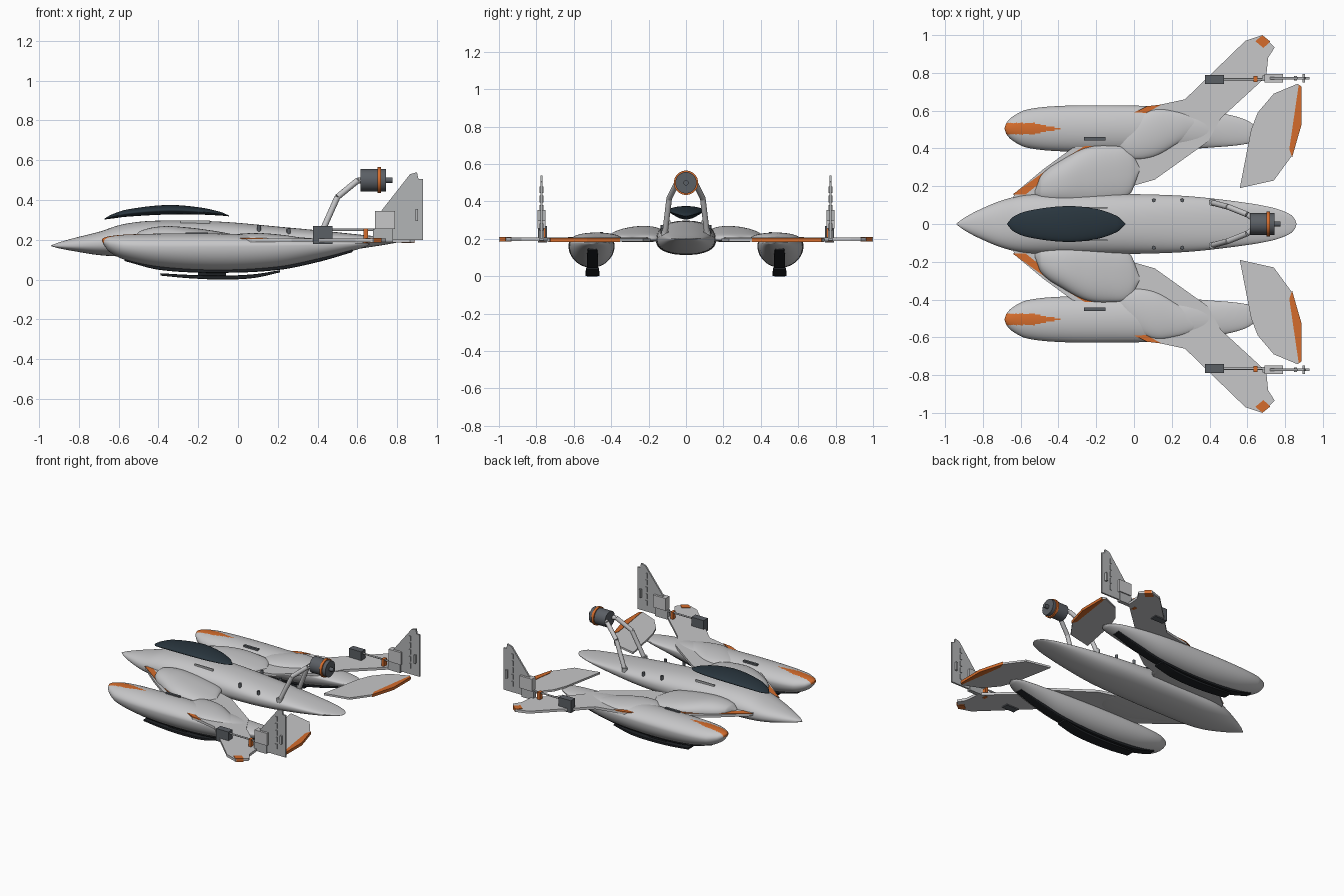
import bpy, bmesh, math
from mathutils import Vector

default = bpy.data.objects.get("Cube")
if default:
    bpy.data.objects.remove(default, do_unlink=True)


def colour(name, r, g, b):
    m = bpy.data.materials.new(name)
    m.use_nodes = True
    m.diffuse_color = (r, g, b, 1)
    m.node_tree.nodes["Principled BSDF"].inputs["Base Color"].default_value = (r, g, b, 1)
    return m


HULL = colour("hull grey", 0.57, 0.57, 0.58)
PANEL = colour("panel grey", 0.45, 0.46, 0.47)
ORANGE = colour("marking orange", 0.66, 0.15, 0.025)
SLATE = colour("machine slate", 0.105, 0.115, 0.13)
GLASS = colour("canopy glass", 0.022, 0.036, 0.048)
RUBBER = colour("skid black", 0.013, 0.015, 0.018)
smooth_parts = []


def finish(name, bm, mats, mirror=False, smooth=False):
    """Turn a bmesh into an object, optionally mirrored across y = 0."""
    bmesh.ops.recalc_face_normals(bm, faces=bm.faces)
    mesh = bpy.data.meshes.new(name)
    bm.to_mesh(mesh)
    bm.free()
    ob = bpy.data.objects.new(name, mesh)
    bpy.context.collection.objects.link(ob)
    for m in mats:
        mesh.materials.append(m)
    if mirror:
        mod = ob.modifiers.new("mirror", 'MIRROR')
        mod.use_axis = (False, True, False)
        mod.use_mirror_merge = False
    if smooth:
        smooth_parts.append(ob)
    return ob


def resample(stations, steps):
    """Smooth cubic interpolation between the stations along x."""
    pts = [Vector(s) for s in stations]

    def slope(i):
        a, b = pts[max(i - 1, 0)], pts[min(i + 1, len(pts) - 1)]
        return (b - a) / (b[0] - a[0])

    out = []
    for i in range(len(pts) - 1):
        p, q = pts[i], pts[i + 1]
        d = q[0] - p[0]
        for k in range(steps):
            t = k / steps
            u = 1 - t
            v = (p * (u * u * (1 + 2 * t)) + slope(i) * (d * t * u * u)
                 + q * (t * t * (3 - 2 * t)) - slope(i + 1) * (d * t * t * u))
            v[0] = p[0] + d * t
            out.append(v)
    return out + [pts[-1]]


def loft(name, stations, mats, seg=48, steps=8, power=2.0, mirror=False, rule=None):
    """Skin rings given as (x, y centre, half width, top, middle, bottom)."""
    bm = bmesh.new()
    rings = []
    for x, yc, hw, top, mid, bot in resample(stations, steps):
        ring = []
        for k in range(seg):
            a = math.tau * (k + 0.5) / seg
            c, s = math.cos(a), math.sin(a)
            c = math.copysign(abs(c) ** (2 / power), c)
            s = math.copysign(abs(s) ** (2 / power), s)
            z = mid + s * ((top - mid) if s > 0 else (mid - bot))
            ring.append(bm.verts.new((x, yc + max(hw, 0.001) * c, z)))
        rings.append(ring)
    for a, b in zip(rings, rings[1:]):
        for k in range(seg):
            j = (k + 1) % seg
            bm.faces.new((a[k], a[j], b[j], b[k]))
    bm.faces.new(rings[0])
    bm.faces.new(rings[-1])
    if rule:
        for f in bm.faces:
            f.material_index = rule(f.calc_center_median())
    return finish(name, bm, mats, mirror, True)


def plate(name, outline, low, high, mat, mirror=True, upright=False):
    """Extrude an outline: (x, y) between two heights, or (x, z) between two y."""
    bm = bmesh.new()
    place = (lambda p, h: (p[0], h, p[1])) if upright else (lambda p, h: (p[0], p[1], h))
    a = [bm.verts.new(place(p, low)) for p in outline]
    b = [bm.verts.new(place(p, high)) for p in outline]
    bm.faces.new(a)
    bm.faces.new(b)
    for k in range(len(a)):
        j = (k + 1) % len(a)
        bm.faces.new((a[k], a[j], b[j], b[k]))
    return finish(name, bm, [mat], mirror)


def box(name, x0, x1, y0, y1, z0, z1, mat, mirror=True):
    return plate(name, [(x0, y0), (x1, y0), (x1, y1), (x0, y1)], z0, z1, mat, mirror)


def rod(name, p, q, radius, mat, mirror=False, seg=24):
    p, q = Vector(p), Vector(q)
    bm = bmesh.new()
    bmesh.ops.create_cone(bm, cap_ends=True, segments=seg, radius1=radius,
                          radius2=radius, depth=(q - p).length)
    turn = (q - p).to_track_quat('Z', 'Y').to_matrix()
    for v in bm.verts:
        v.co = turn @ v.co + (p + q) / 2
    return finish(name, bm, [mat], mirror, True)


# Central hull
loft("fuselage", [
    (-.94, 0, .002, .172, .17, .168), (-.9, 0, .032, .187, .17, .157),
    (-.82, 0, .075, .21, .172, .142), (-.7, 0, .125, .24, .18, .123),
    (-.58, 0, .153, .278, .188, .116), (-.42, 0, .16, .296, .192, .115),
    (-.1, 0, .16, .292, .195, .114), (.25, 0, .15, .262, .197, .118),
    (.5, 0, .125, .238, .2, .14), (.72, 0, .09, .215, .2, .172),
    (.82, 0, .055, .207, .2, .19), (.852, 0, .025, .203, .2, .197),
    (.86, 0, .002, .201, .2, .199)], [HULL], power=2.3)

# Floating canopy
loft("canopy", [
    (-.672, 0, .002, .306, .304, .302), (-.64, 0, .038, .325, .314, .306),
    (-.56, 0, .07, .352, .333, .316), (-.36, 0, .095, .375, .349, .327),
    (-.2, 0, .08, .364, .343, .327), (-.09, 0, .042, .341, .33, .322),
    (-.045, 0, .002, .322, .32, .318)], [GLASS])
box("canopy_rails", -.29, -.14, .082, .09, .27, .297, PANEL)

# Side floats with orange nose marking
loft("side_floats", [
    (-.685, .505, .003, .202, .2, .198), (-.675, .505, .03, .21, .19, .175),
    (-.645, .505, .062, .218, .18, .138), (-.57, .505, .1, .226, .17, .1),
    (-.39, .505, .12, .231, .165, .062), (-.1, .505, .123, .231, .165, .046),
    (.2, .505, .114, .22, .17, .062), (.41, .5, .095, .205, .175, .103),
    (.57, .49, .07, .195, .18, .143), (.64, .48, .04, .188, .18, .165),
    (.665, .475, .003, .181, .18, .179)], [HULL, ORANGE], seg=96, steps=12, mirror=True,
    rule=lambda c: int(c.z > .185 and c.x < -.38 and
                       abs(c.y - .505) < .03 * min(1, (-.38 - c.x) / .16)))

# Black skids beneath the floats
loft("upper_skids", [
    (-.57, .5, .025, .125, .11, .093), (-.39, .5, .03, .085, .06, .048),
    (-.1, .5, .03, .07, .045, .034), (.2, .5, .03, .085, .062, .048),
    (.41, .5, .03, .125, .105, .09), (.575, .5, .025, .16, .15, .138)],
    [RUBBER], seg=32, power=8, mirror=True)
loft("lower_skids", [
    (-.39, .5, .034, .032, .026, .02), (-.25, .5, .037, .024, .014, .007),
    (-.08, .5, .037, .02, .009, 0), (.08, .5, .037, .027, .016, .008),
    (.21, .5, .034, .047, .042, .036)], [RUBBER], seg=32, power=8, mirror=True)
box("skid_links", -.2, -.06, .485, .515, .01, .05, RUBBER)

# Cranked wings with blended fairings
plate("wings", [
    (-.645, .13), (-.63, .165), (-.48, .29), (-.33, .4), (-.2, .45), (0, .575),
    (.07, .622), (.14, .632), (.27, .66), (.59, .97), (.68, 1), (.745, .935),
    (.71, .88), (.7, .78), (.46, .56), (.39, .435), (.11, .235), (-.03, .195),
    (-.03, .1)], .188, .206, HULL)
loft("inner_wing_fairings", [
    (-.525, .165, .01, .21, .2, .19), (-.49, .19, .07, .245, .2, .187),
    (-.38, .22, .12, .268, .2, .185), (-.25, .25, .155, .262, .2, .183),
    (-.12, .265, .15, .245, .2, .183), (-.02, .275, .115, .226, .2, .185),
    (.03, .29, .01, .208, .2, .19)], [HULL], power=2.3, mirror=True)
loft("outer_wing_fairings", [
    (-.08, .42, .01, .208, .2, .192), (-.03, .44, .09, .226, .2, .187),
    (.1, .48, .125, .234, .2, .186), (.23, .51, .085, .224, .2, .187),
    (.32, .525, .035, .21, .2, .19), (.34, .53, .003, .206, .2, .194)],
    [HULL], mirror=True)
plate("leading_edge_stripes", [(-.645, .155), (-.575, .155), (-.5, .215), (-.4, .29),
                               (-.18, .438), (-.205, .448), (-.45, .295)],
      .203, .21, ORANGE)
plate("shoulder_marks", [(-.005, .572), (.06, .585), (.145, .632), (.07, .624), (0, .59)],
      .203, .21, ORANGE)
plate("wing_tip_marks", [(.642, .968), (.68, .999), (.722, .966), (.685, .932)],
      .186, .21, ORANGE)
box("float_grips", -.265, -.15, .443, .46, .215, .236, SLATE)

# Tailplanes with orange trailing edges
plate("tailplanes", [(.56, .19), (.62, .5), (.655, .59), (.74, .69), (.865, .742),
                     (.885, .73), (.885, .53), (.835, .36), (.74, .23)],
      .187, .201, HULL)
plate("tailplane_edges", [(.872, .737), (.888, .725), (.888, .53), (.837, .353),
                          (.822, .395)], .184, .204, ORANGE)

# Upright fins with hinges and boxes
FIN = .772
plate("fins", [(.69, .2), (.69, .255), (.72, .345), (.865, .53), (.9, .54),
               (.907, .507), (.93, .505), (.93, .2)], FIN - .006, FIN + .006, PANEL,
      upright=True)
box("fin_boxes", .69, .79, FIN - .022, FIN + .022, .255, .345, HULL)
box("fin_feet", .68, .78, FIN - .014, FIN + .014, .19, .255, PANEL)
box("rudder_tabs", .892, .906, FIN - .022, FIN + .022, .295, .355, PANEL)
for i in range(5):
    z = .245 + i * .05
    box("rudder_hinge", .848, .862, FIN - .011, FIN + .011, z, z + .036, PANEL)

# Wing actuators: motor box, push rod, orange clamp
box("actuator_boxes", .377, .476, .742, .79, .18, .27, SLATE)
rod("actuator_rods", (.47, .766, .25), (.7, .766, .25), .006, PANEL, True, 12)
box("actuator_clamps", .632, .653, .752, .784, .185, .258, ORANGE)

# Rear engine on bent struts
rod("engine_body", (.615, 0, .5), (.745, 0, .5), .057, SLATE, seg=40)
rod("engine_ring", (.702, 0, .5), (.72, 0, .5), .065, ORANGE, seg=40)
rod("engine_shaft", (.74, 0, .5), (.776, 0, .5), .014, SLATE)
path = [(.415, .113, .225), (.5, .09, .415), (.6, .05, .497), (.63, .03, .5)]
for a, b in zip(path, path[1:]):
    rod("engine_strut", a, b, .015, HULL, True)
rod("strut_feet", (.415, .113, .215), (.415, .113, .245), .019, PANEL, True)

# Deck plugs
for x, z in ((.105, .262), (.255, .246)):
    rod("deck_plug", (x, .125, z - .03), (x, .125, z + .012), .01, SLATE, True, 16)

# Smooth the curved parts while keeping edges crisp
bpy.ops.object.select_all(action='DESELECT')
for ob in smooth_parts:
    ob.select_set(True)
bpy.context.view_layer.objects.active = smooth_parts[0]
bpy.ops.object.shade_smooth_by_angle(angle=math.radians(35))
